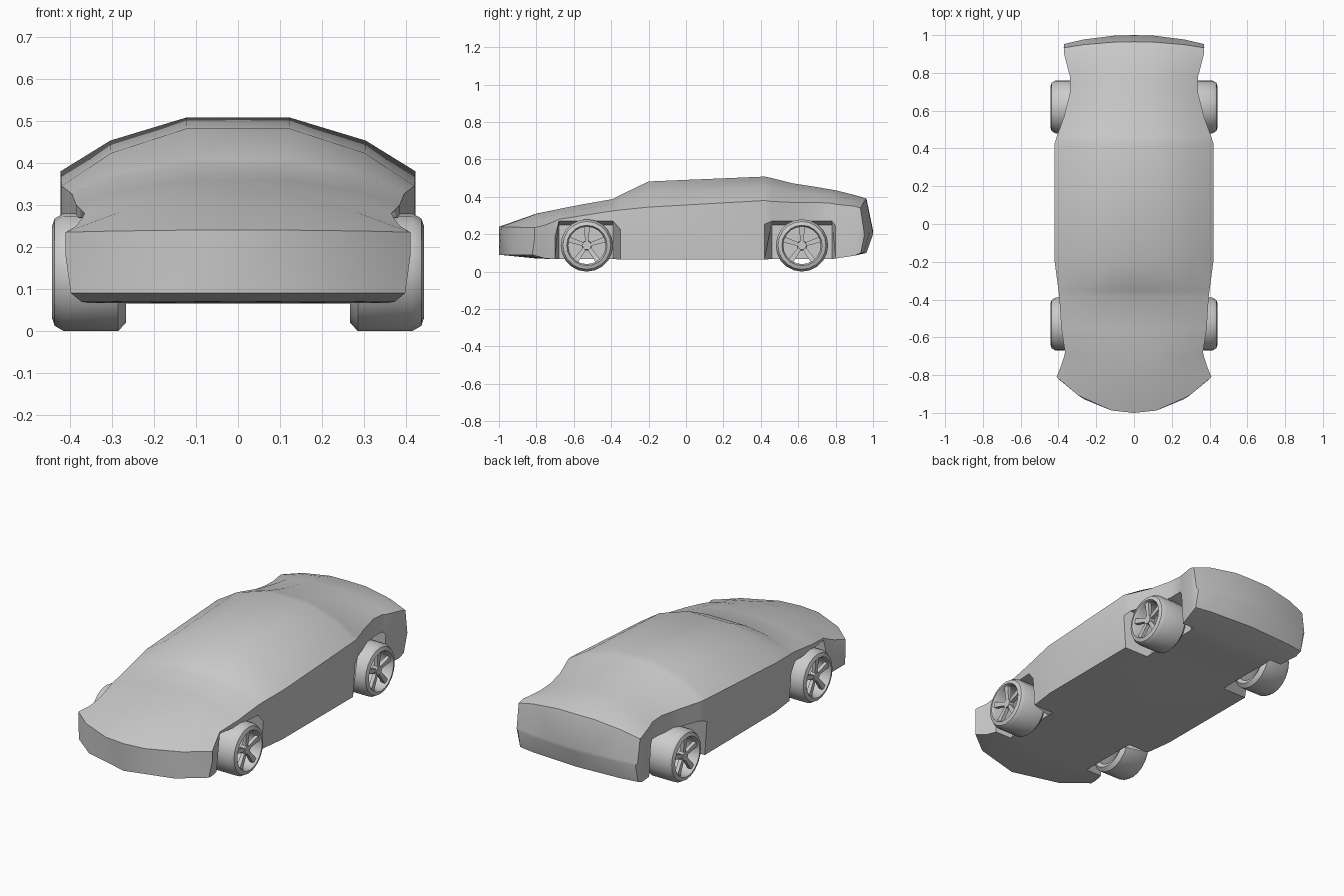
import bpy, bmesh, math
from mathutils import Matrix, Vector

cube = bpy.data.objects.get("Cube")
if cube:
    bpy.data.objects.remove(cube)

grey = bpy.data.materials.new("plain_grey")
grey.use_nodes = True
GREY = (0.6, 0.6, 0.6, 1)
grey.diffuse_color = GREY
grey.node_tree.nodes["Principled BSDF"].inputs["Base Color"].default_value = GREY


def finish(bm, name, angle):
    bmesh.ops.recalc_face_normals(bm, faces=bm.faces)
    mesh = bpy.data.meshes.new(name)
    bm.to_mesh(mesh)
    bm.free()
    mesh.materials.append(grey)
    obj = bpy.data.objects.new(name, mesh)
    bpy.context.collection.objects.link(obj)
    bpy.ops.object.select_all(action="DESELECT")
    obj.select_set(True)
    bpy.context.view_layer.objects.active = obj
    bpy.ops.object.shade_smooth_by_angle(angle=math.radians(angle))
    return obj


# Body stations: y, plan bend, base z, half width, shoulder z, top z
NOSE = [(-1, .19, .09, .41, .235, .24), (-.8, .06, .07, .385, .25, .31), (-.7, 0, .067, .37, .27, .33)]
FRONT_ARCH = [(-.68, 0, .067, .365, .28, .335), (-.55, 0, .067, .385, .3, .36), (-.39, 0, .067, .395, .325, .388)]
CABIN = [(-.35, 0, .065, .4, .33, .41), (-.2, 0, .065, .42, .345, .482), (.42, 0, .065, .422, .38, .508)]
REAR_ARCH = [(.46, 0, .067, .41, .375, .5), (.57, 0, .067, .37, .37, .472), (.7, 0, .067, .338, .37, .452),
             (.78, 0, .067, .338, .365, .438)]
TAIL = [(.8, 0, .07, .345, .36, .435), (.9, 0, .085, .37, .35, .41), (.965, -.04, .1, .372, .34, .39),
        (1, -.06, .2, .37, .21, .22)]


def section(station, arch):
    """Half outline from the floor centre round to the roof centre."""
    y, bend, base, w, shoulder, top = station
    rail = shoulder + (top - shoulder) * .57
    if arch:
        lower = [(.262, .25), (w, .27)]
    else:
        lower = [(w * .97, base), (w, base + (shoulder - base) * .6)]
    pts = [(0, base), (.262, base)] + lower
    pts += [(w, shoulder), (w * .72, rail), (w * .29, top), (0, top)]
    return [Vector((x, y + bend * (x / .41) ** 2.2, z)) for x, z in pts]


sections = []
for group, arch in ((NOSE, False), (FRONT_ARCH, True), (CABIN, False), (REAR_ARCH, True), (TAIL, False)):
    sections += [section(s, arch) for s in group]

# Loft the left half, close the ends, mirror to the right
bm = bmesh.new()
rings = [[bm.verts.new(p) for p in pts] for pts in sections]
for a, b in zip(rings, rings[1:]):
    for i in range(len(a) - 1):
        bm.faces.new((a[i], a[i + 1], b[i + 1], b[i]))
for r in (rings[0], rings[-1]):
    for i in range(3):
        bm.faces.new((r[i], r[i + 1], r[6 - i], r[7 - i]))
geom = bm.verts[:] + bm.edges[:] + bm.faces[:]
bmesh.ops.mirror(bm, geom=geom, axis="X", merge_dist=.0005)
finish(bm, "car_body", 50)


def add_wheel(name, side, y):
    place = Matrix.Translation((0, y, .14)) @ Matrix.Rotation(0 if side > 0 else math.pi, 4, "Z")

    # Open tyre and rim, turned around the axle
    profile = [(.1, .275), (.12, .266), (.14, .285), (.14, .415), (.128, .436), (.108, .443), (.1, .43)]
    bm = bmesh.new()
    steps = 20
    rows = []
    for k in range(steps):
        t = math.tau * k / steps
        rows.append([bm.verts.new((x, r * math.sin(t), r * math.cos(t))) for r, x in profile])
    n = len(profile)
    for k in range(steps):
        a, b = rows[k], rows[(k + 1) % steps]
        for i in range(n):
            j = (i + 1) % n
            bm.faces.new((a[i], a[j], b[j], b[i]))
    bm.transform(place)
    finish(bm, name + "_tyre", 40)

    # Hub and five spokes that widen towards the rim
    bm = bmesh.new()
    turn = Matrix.Translation((.415, 0, 0)) @ Matrix.Rotation(math.pi / 2, 4, "Y")
    bmesh.ops.create_cone(bm, cap_ends=True, segments=10, radius1=.028, radius2=.024, depth=.03, matrix=turn)
    for k in range(5):
        made = bmesh.ops.create_cube(bm, size=1)["verts"]
        for v in made:
            outer = v.co.z > 0
            v.co = Vector((.415 + v.co.x * .02 + (.008 if outer else 0),
                           v.co.y * (.03 if outer else .018), .104 if outer else .012))
        bmesh.ops.rotate(bm, verts=made, matrix=Matrix.Rotation(math.tau * k / 5, 3, "X"))
    bm.transform(place)
    finish(bm, name + "_spokes", 30)


for end, y in (("front", -.53), ("rear", .62)):
    for label, side in (("left", 1), ("right", -1)):
        add_wheel(f"{end}_{label}_wheel", side, y)
